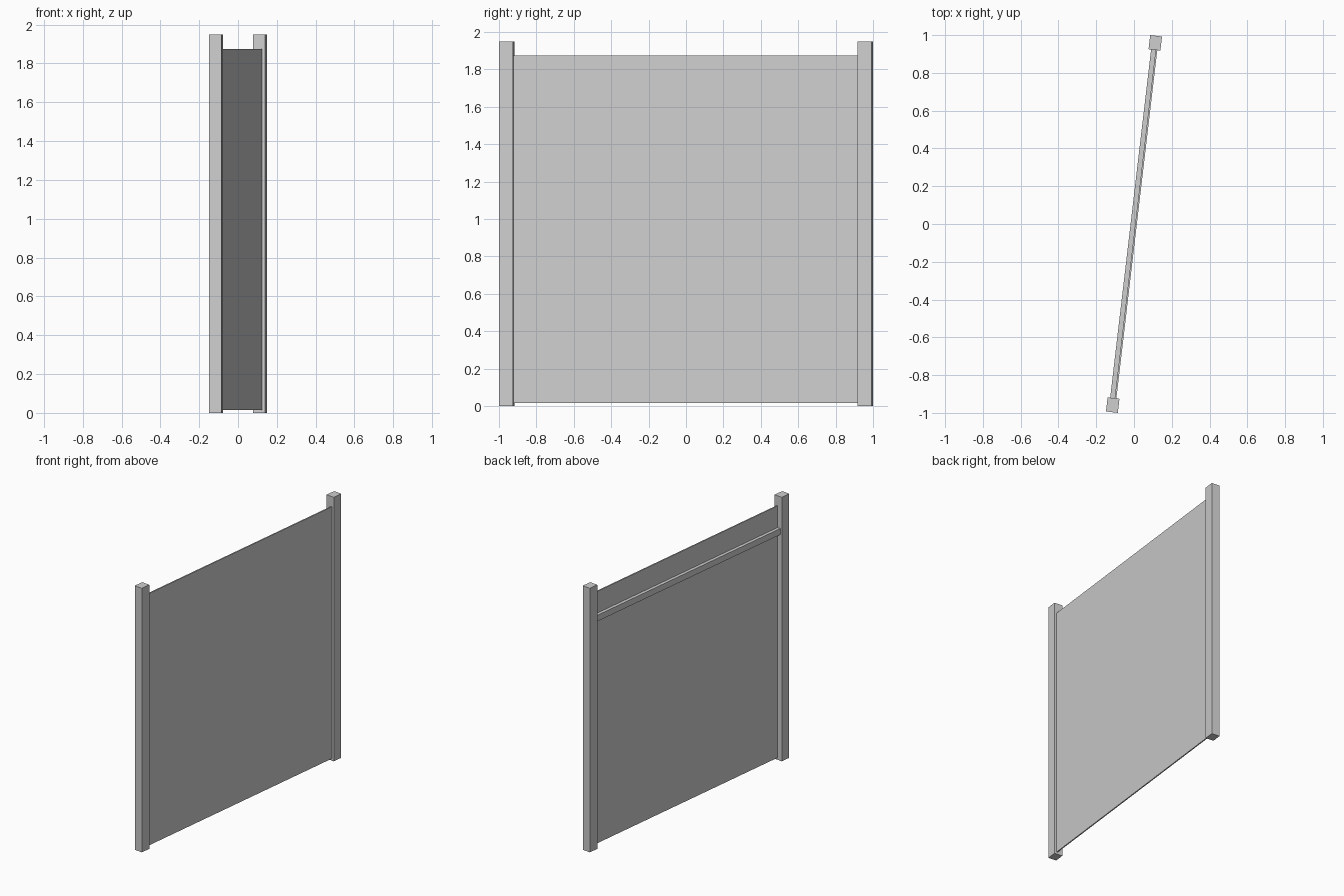
import bpy
import bmesh
import math
from mathutils import Matrix

cube = bpy.data.objects.get("Cube")
if cube:
    bpy.data.objects.remove(cube, do_unlink=True)

# The panel runs along its own y axis, then is turned slightly about z
TURN = Matrix.Rotation(math.radians(-6.7), 4, "Z")
HALF = 1.003          # half of the overall length
POST_L = 0.075        # post size along the fence
POST_W = 0.063        # post size across the fence
SPAN = HALF - POST_L  # inner face of each post

grey = bpy.data.materials.new("plain_grey")
grey.use_nodes = True
COLOUR = (0.62, 0.62, 0.62, 1)
grey.diffuse_color = COLOUR
for node in grey.node_tree.nodes:
    if node.type == "BSDF_PRINCIPLED":
        node.inputs["Base Color"].default_value = COLOUR


def box(name, xs, ys, zs):
    """Box between the given limits, in the fence's own frame."""
    bm = bmesh.new()
    bmesh.ops.create_cube(bm, size=1)
    for v in bm.verts:
        v.co = [lim[0] if c < 0 else lim[1] for c, lim in zip(v.co, (xs, ys, zs))]
    mesh = bpy.data.meshes.new(name)
    bm.to_mesh(mesh)
    bm.free()
    mesh.materials.append(grey)
    obj = bpy.data.objects.new(name, mesh)
    obj.matrix_world = TURN
    bpy.context.collection.objects.link(obj)
    return obj


# Two end posts
for name, side in (("front_post", -1), ("back_post", 1)):
    ends = sorted((side * SPAN, side * HALF))
    box(name, (-POST_W / 2, POST_W / 2), ends, (0, 1.95))

# Thin board between the posts, with one rail behind it near the top
box("board", (0.006, 0.015), (-SPAN, SPAN), (0.015, 1.875))
box("upper_rail", (-0.018, 0.006), (-SPAN, SPAN), (1.67, 1.715))
